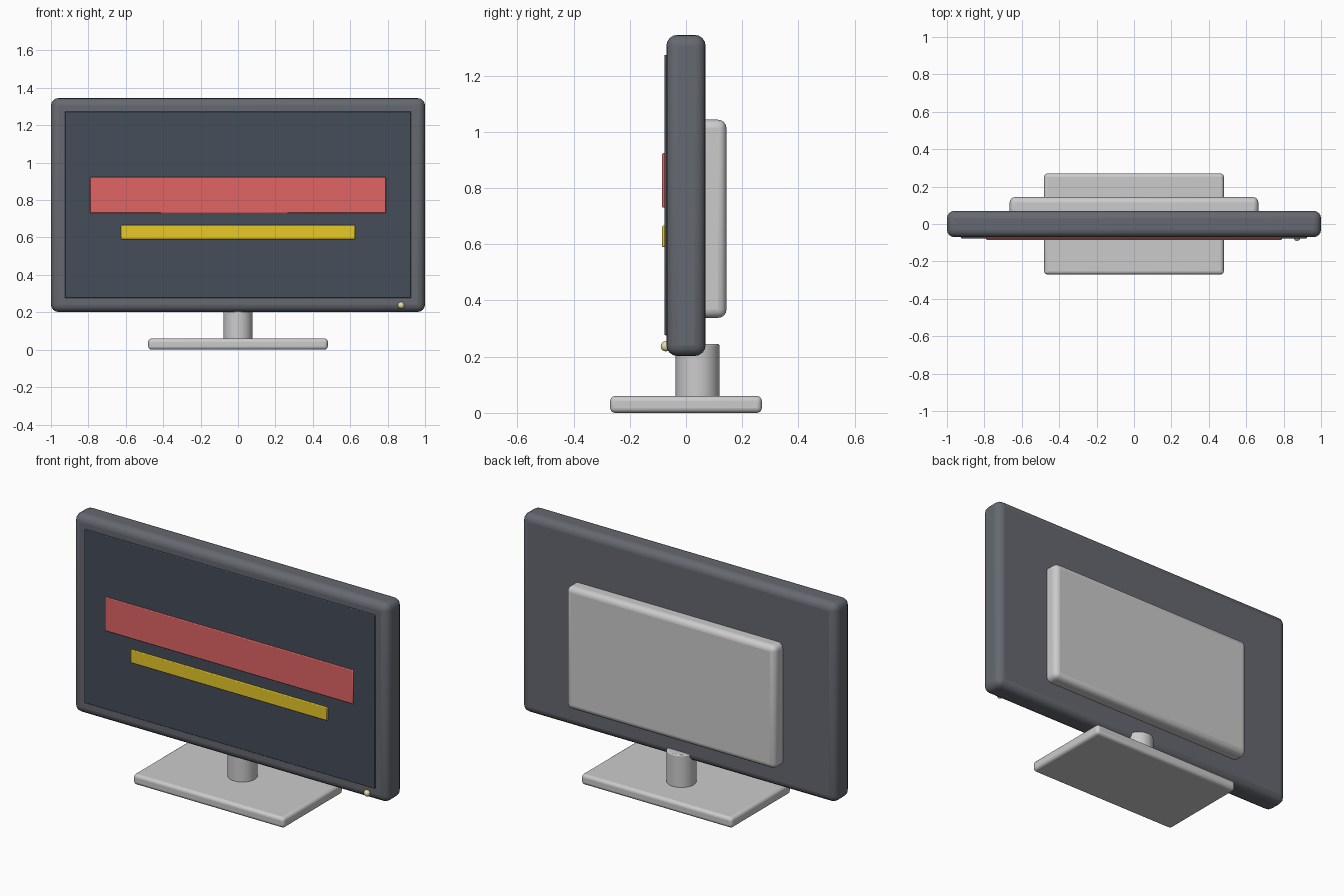
import bpy
import math

if "Cube" in bpy.data.objects:
    bpy.data.objects.remove(bpy.data.objects["Cube"])


def finish(obj, name, bevel=0.0, color=None, segments=4):
    obj.name = name
    obj.data.name = name
    bpy.ops.object.transform_apply(location=False, rotation=True, scale=True)
    if bevel:
        mod = obj.modifiers.new("rounded_edges", 'BEVEL')
        mod.width = bevel
        mod.segments = segments
        mod.limit_method = 'ANGLE'
        mod.angle_limit = math.radians(40)
    if color:
        mat = bpy.data.materials.new(name + "_colour")
        mat.diffuse_color = (*color, 1)
        mat.use_nodes = True
        mat.node_tree.nodes["Principled BSDF"].inputs["Base Color"].default_value = mat.diffuse_color
        obj.data.materials.append(mat)
    bpy.ops.object.shade_smooth_by_angle(angle=math.radians(35))
    return obj


def box(name, x, y, z, bevel, color=None, segments=4):
    """Rounded box from (min, max) ranges on each axis."""
    ranges = (x, y, z)
    bpy.ops.mesh.primitive_cube_add(size=1, location=[(a + b) / 2 for a, b in ranges])
    obj = bpy.context.object
    obj.scale = [b - a for a, b in ranges]
    return finish(obj, name, bevel, color, segments)


# Stand: flat foot and round neck
box("stand_base", (-0.48, 0.48), (-0.27, 0.27), (0, 0.06), 0.018)
bpy.ops.mesh.primitive_cylinder_add(vertices=40, radius=0.078, depth=0.205,
                                    location=(0, 0.041, 0.1425))
finish(bpy.context.object, "stand_neck", 0.006, segments=2)

# Housing and the raised panel behind it
box("monitor_housing", (-1, 1), (-0.07, 0.07), (0.202, 1.345), 0.04, (0.13, 0.14, 0.16))
box("rear_panel", (-0.665, 0.665), (0.03, 0.144), (0.338, 1.043), 0.03)

# Screen with its two coloured bars
box("screen", (-0.925, 0.925), (-0.077, -0.05), (0.276, 1.274), 0.004, (0.06, 0.075, 0.1), 2)
box("red_bar", (-0.79, 0.79), (-0.085, -0.06), (0.73, 0.924), 0.004, (0.75, 0.13, 0.13), 2)
box("yellow_bar", (-0.625, 0.625), (-0.085, -0.06), (0.59, 0.666), 0.004, (0.8, 0.58, 0.02), 2)

# Power light on the lower bezel
bpy.ops.mesh.primitive_uv_sphere_add(segments=20, ring_count=12, radius=0.018,
                                     location=(0.872, -0.072, 0.237))
finish(bpy.context.object, "power_light", 0, (0.8, 0.72, 0.42))
